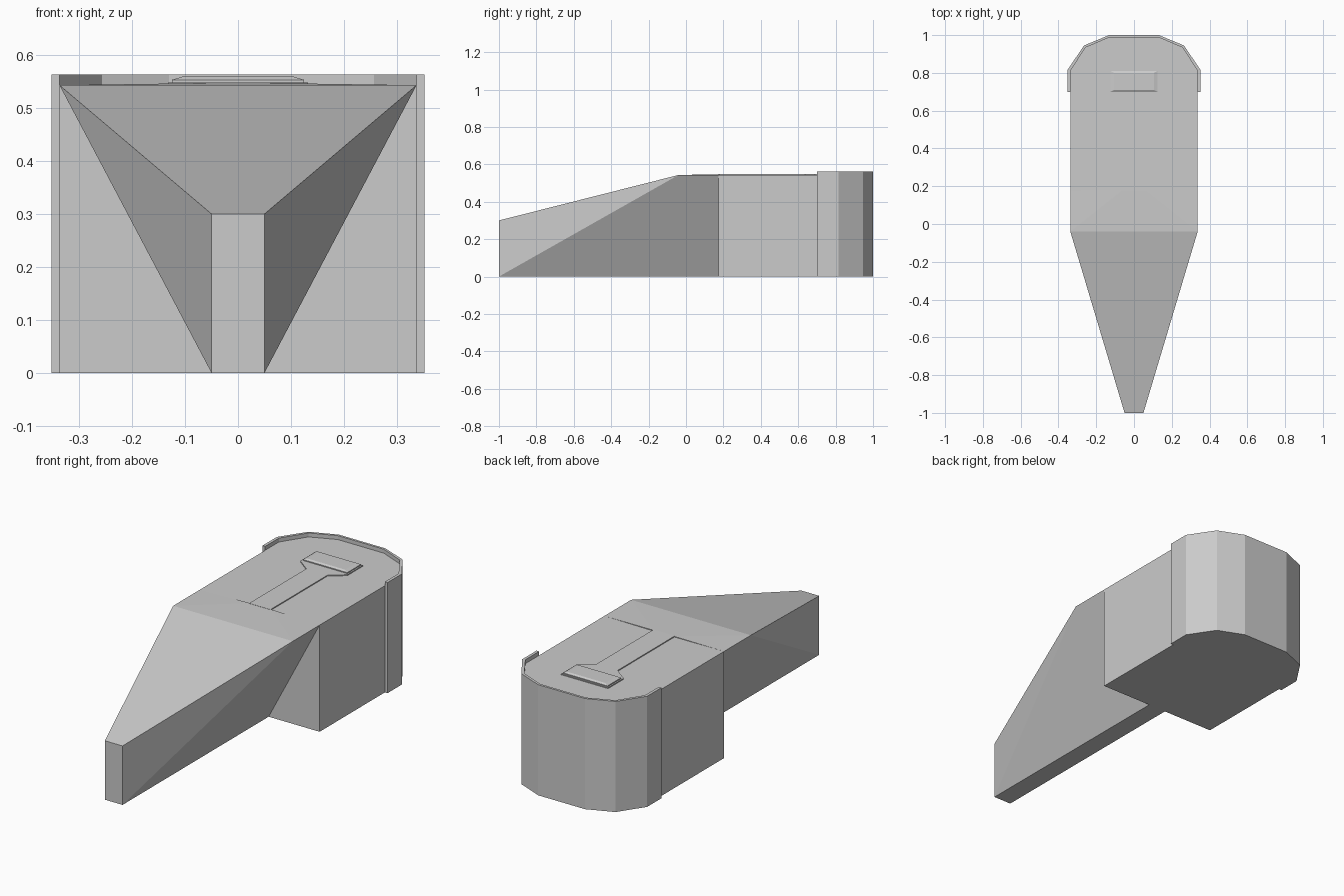
import bpy, bmesh

if "Cube" in bpy.data.objects:
    bpy.data.objects.remove(bpy.data.objects["Cube"])

Z_TOP, HALF_W = 0.543, 0.337


def make_object(name, verts, faces):
    mesh = bpy.data.meshes.new(name)
    mesh.from_pydata(verts, [], faces)
    bm = bmesh.new()
    bm.from_mesh(mesh)
    bmesh.ops.recalc_face_normals(bm, faces=bm.faces)
    bm.to_mesh(mesh)
    bm.free()
    obj = bpy.data.objects.new(name, mesh)
    bpy.context.collection.objects.link(obj)
    return obj


def mirrored(half):
    """Close a right-hand outline with its left-hand reflection."""
    return half + [(-x, y) for x, y in reversed(half)]


def loft(name, low, z0, high, z1):
    """Solid between two outlines with matching point counts."""
    n = len(low)
    verts = [(x, y, z0) for x, y in low] + [(x, y, z1) for x, y in high]
    faces = [tuple(reversed(range(n))), tuple(range(n, 2 * n))]
    faces += [(i, (i + 1) % n, n + (i + 1) % n, n + i) for i in range(n)]
    return make_object(name, verts, faces)


# Rear half outlines: outer face of the shell, and the body inside it
outer = [(0.352, 0.70), (0.352, 0.815), (0.265, 0.945), (0.132, 1.0)]
inner = [(HALF_W, 0.70), (HALF_W, 0.81), (0.257, 0.934), (0.130, 0.988)]

# Main body with faceted round back
body_outline = mirrored([(HALF_W, 0.175)] + inner[1:])
loft("body", body_outline, 0, body_outline, Z_TOP)

# Thin shell wrapped round the back, rising above the body as a rim
shell_outline = mirrored(outer) + list(reversed(mirrored(inner)))
loft("back_shell", shell_outline, 0, shell_outline, 0.563)

# Tapered nose flaring up and out to the body's top corners
right = [(0.05, -1, 0), (0.05, -1, 0.30), (HALF_W, -0.04, Z_TOP),
         (HALF_W, 0.175, Z_TOP), (0.05, 0.175, 0)]
left = [(-x, y, z) for x, y, z in right]
ridge = [(0.06, 0.18, 0.547), (-0.06, 0.18, 0.547)]
make_object("nose", right + left + ridge, [
    (0, 1, 2), (0, 2, 3), (0, 3, 4),
    (5, 7, 6), (5, 8, 7), (5, 9, 8),
    (0, 5, 6, 1), (1, 6, 7, 2), (4, 9, 5, 0),
    (2, 10, 3), (2, 7, 11, 10), (7, 8, 11),
    (3, 10, 11, 8, 9, 4)])

# Thin raised strip with a wide head along the top
strip = mirrored([(0.06, 0.175), (0.06, 0.635), (0.132, 0.69), (0.132, 0.815)])
loft("top_strip", strip, 0.53, strip, 0.548)

# Bevelled pad on the strip's head
pad_low = mirrored([(0.125, 0.70), (0.125, 0.81)])
pad_high = mirrored([(0.105, 0.71), (0.105, 0.80)])
loft("pad_base", pad_low, 0.545, pad_low, 0.553)
loft("pad_top", pad_low, 0.553, pad_high, 0.559)
